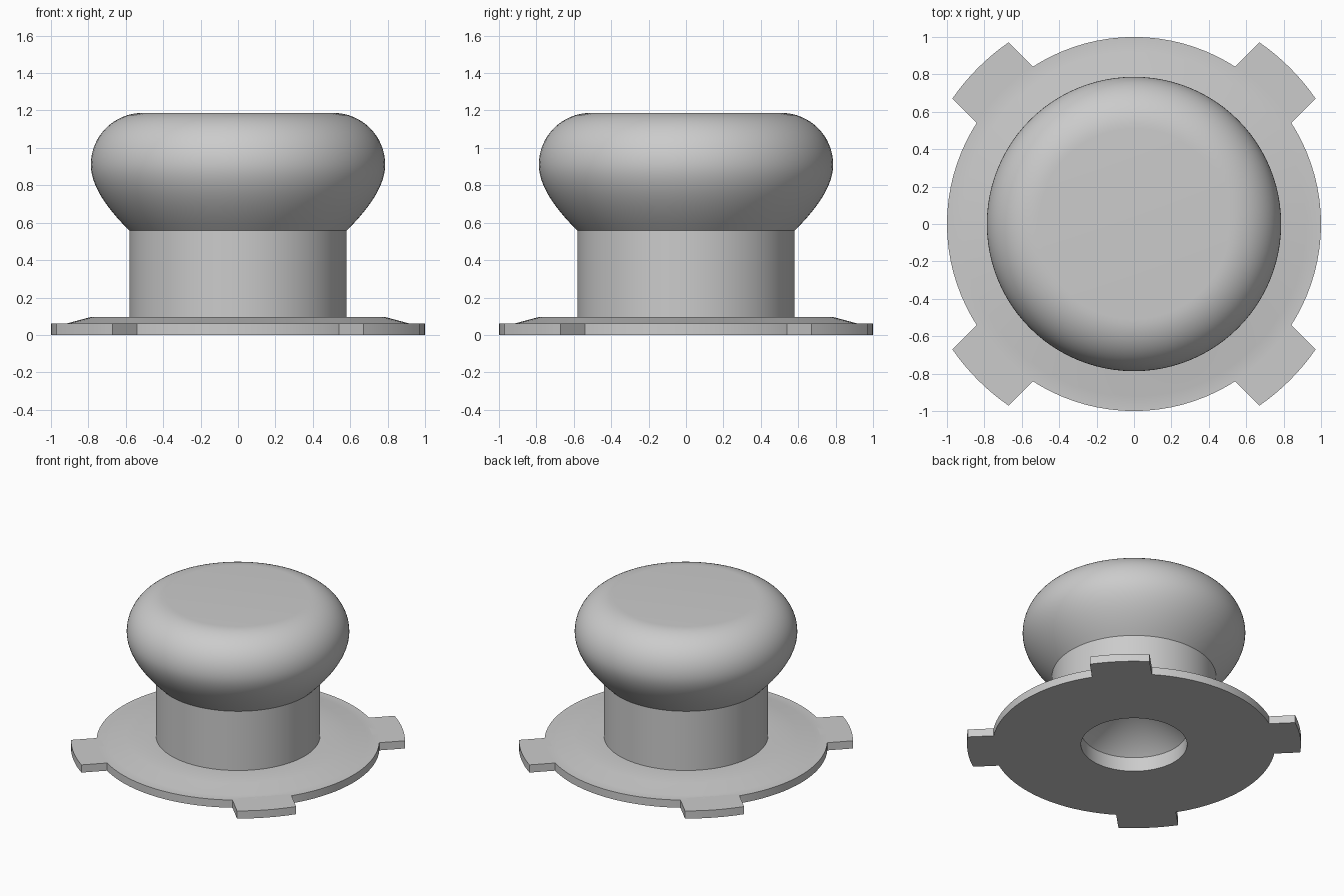
import bpy, bmesh
from math import sin, cos, pi, radians, sqrt

cube = bpy.data.objects.get("Cube")
if cube:
    bpy.data.objects.remove(cube)

grey = bpy.data.materials.new("plain_grey")
grey.use_nodes = True
grey.diffuse_color = (0.6, 0.6, 0.6, 1)
grey.node_tree.nodes["Principled BSDF"].inputs["Base Color"].default_value = (0.6, 0.6, 0.6, 1)


def finish(name, bm):
    mesh = bpy.data.meshes.new(name)
    bm.to_mesh(mesh)
    bm.free()
    mesh.materials.append(grey)
    obj = bpy.data.objects.new(name, mesh)
    bpy.context.collection.objects.link(obj)
    bpy.ops.object.select_all(action='DESELECT')
    obj.select_set(True)
    bpy.context.view_layer.objects.active = obj
    bpy.ops.object.shade_smooth_by_angle(angle=radians(30))
    return obj


def lathe(name, profile, steps=96):
    """Turn (radius, height) points about z; a radius of 0 makes a pole."""
    bm = bmesh.new()
    rings = []
    for r, z in profile:
        if r == 0:
            rings.append([bm.verts.new((0, 0, z))] * steps)
        else:
            rings.append([bm.verts.new((r * cos(2 * pi * i / steps), r * sin(2 * pi * i / steps), z))
                          for i in range(steps)])
    for a, b in zip(rings, rings[1:]):
        for i in range(steps):
            j = (i + 1) % steps
            quad = list(dict.fromkeys((a[i], a[j], b[j], b[i])))
            bm.faces.new(quad)
    return finish(name, bm)


# Flange with raised centre and a tapered socket underneath
lathe("base_flange", [(0, 0.45), (0.375, 0.11), (0.375, 0), (1, 0), (1, 0.06),
                      (0.92, 0.06), (0.79, 0.095), (0.57, 0.095)])

# Straight neck
lathe("neck", [(0.58, 0.09), (0.58, 0.557)])

# Knob: curved underside, round shoulder, flat top
knob = [(0.56, 0.557)]
for i in range(12):
    t = i / 12
    w0, w1, w2 = (1 - t) ** 2, 2 * t * (1 - t), t * t
    knob.append((w0 * 0.58 + (w1 + w2) * 0.787, w0 * 0.557 + w1 * 0.76 + w2 * 0.91))
for i in range(17):
    a = pi / 2 * i / 16
    knob.append((0.51 + 0.277 * cos(a), 0.91 + 0.277 * sin(a)))
lathe("knob", knob + [(0, 1.187)])

# Four locking tabs on the diagonals, each with a curved outer edge
half, reach, thick = 0.212, 1.18, 0.06
outline = [(0.95, half), (0.95, -half)]
for i in range(9):
    v = -half + 2 * half * i / 8
    outline.append((sqrt(reach ** 2 - v ** 2), v))
for k, name in enumerate(("back_left", "back_right", "front_right", "front_left")):
    a = pi / 4 + k * pi / 2
    bm = bmesh.new()
    face = bm.faces.new([bm.verts.new((u * cos(a) - v * sin(a), u * sin(a) + v * cos(a), 0))
                         for u, v in outline])
    top = bmesh.ops.extrude_face_region(bm, geom=[face], use_keep_orig=True)["geom"]
    bmesh.ops.translate(bm, vec=(0, 0, thick),
                        verts=[g for g in top if isinstance(g, bmesh.types.BMVert)])
    bmesh.ops.recalc_face_normals(bm, faces=bm.faces)
    finish("tab_" + name, bm)
